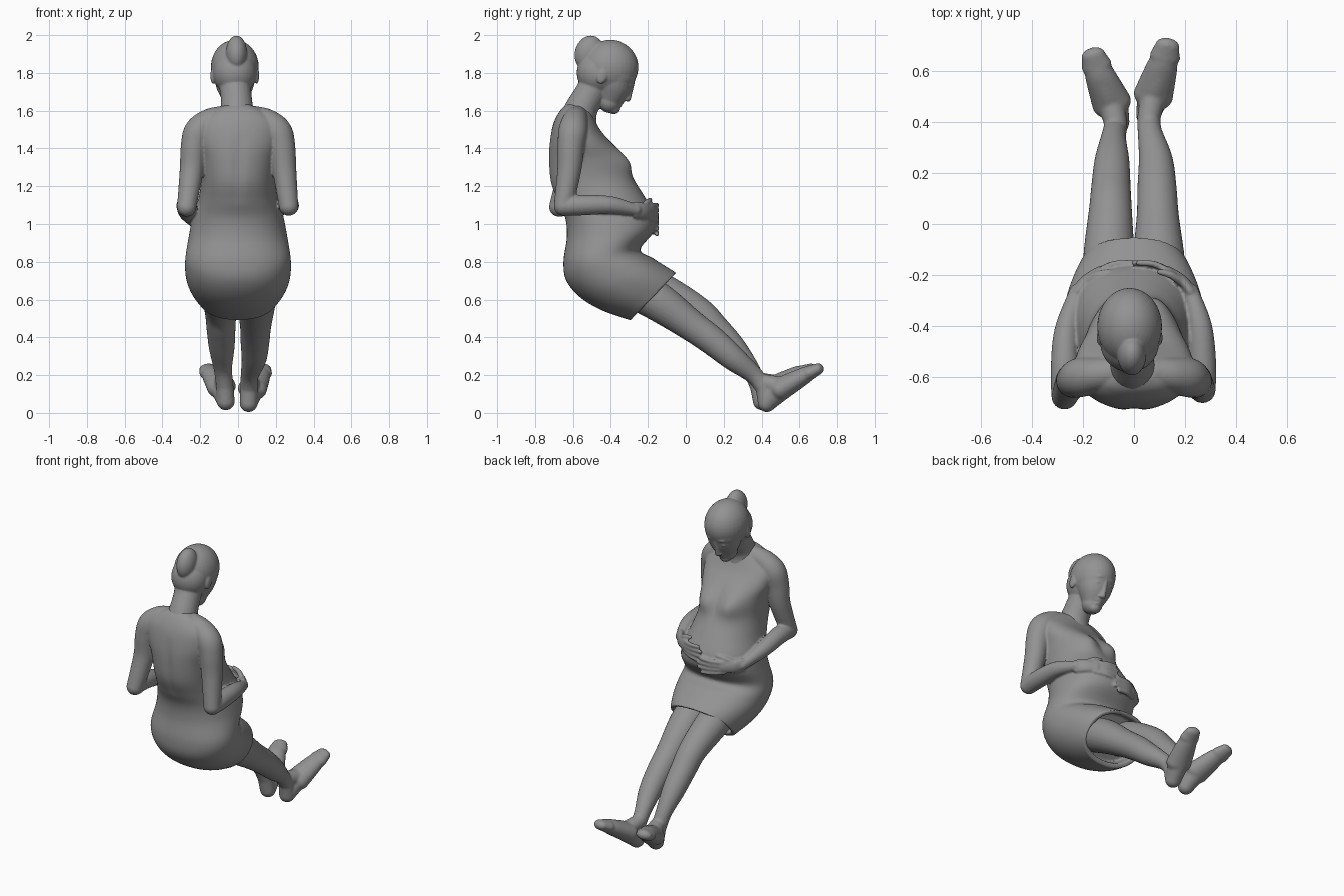
import bpy, bmesh, math
from mathutils import Vector, Matrix

if "Cube" in bpy.data.objects:
    bpy.data.objects.remove(bpy.data.objects["Cube"])

grey = bpy.data.materials.new("dark_grey")
grey.diffuse_color = (.29, .29, .29, 1)
grey.use_nodes = True
grey.node_tree.nodes["Principled BSDF"].inputs["Base Color"].default_value = grey.diffuse_color


def spline(rows, steps):
    """Catmull-Rom interpolation through rows of numbers."""
    out = []
    n = len(rows)
    for i in range(n - 1):
        a, b, c, d = (rows[max(0, i - 1)], rows[i], rows[i + 1], rows[min(n - 1, i + 2)])
        for s in range(steps):
            t = s / steps
            out.append([0.5 * (2 * q + (r - p) * t + (2 * p - 5 * q + 4 * r - e) * t * t
                        + (3 * q - p - 3 * r + e) * t ** 3) for p, q, r, e in zip(a, b, c, d)])
    out.append(list(rows[-1]))
    return out


def skin(bm, rings):
    """Bridge equal rings of points and close both ends."""
    vs = [[bm.verts.new(p) for p in ring] for ring in rings]
    n = len(vs[0])
    faces = []
    for a, b in zip(vs, vs[1:]):
        for i in range(n):
            j = (i + 1) % n
            faces.append(bm.faces.new((a[i], a[j], b[j], b[i])))
    faces += [bm.faces.new(vs[0][::-1]), bm.faces.new(vs[-1])]
    bmesh.ops.recalc_face_normals(bm, faces=faces)


def ball(bm, loc, radii, rot=Matrix()):
    m = Matrix.Translation(loc) @ rot @ Matrix.Diagonal((*radii, 1))
    bmesh.ops.create_uvsphere(bm, u_segments=32, v_segments=20, radius=1, matrix=m)


def tube(bm, pts, ref=(1, 0, 0), wide=1.0, steps=6):
    """Tapered round-ended limb through (x, y, z, radius) points."""
    rows = spline(pts, steps)
    ctr = [Vector(r[:3]) for r in rows]
    rings = []
    for i, r in enumerate(rows):
        t = (ctr[min(i + 1, len(ctr) - 1)] - ctr[max(i - 1, 0)]).normalized()
        u = Vector(ref)
        u = (u - u.dot(t) * t).normalized()
        v = t.cross(u)
        rings.append([ctr[i] + r[3] * (u * wide * math.cos(a) + v * math.sin(a))
                      for a in (k * math.tau / 24 for k in range(24))])
        if i in (0, len(rows) - 1):
            rot = Matrix((u, v, t)).transposed().to_4x4()
            ball(bm, ctr[i], (r[3] * wide, r[3], r[3]), rot)
    skin(bm, rings)


def finish(name, bm, voxel, smooth):
    """Fuse the overlapping pieces into one soft surface."""
    me = bpy.data.meshes.new(name)
    bm.to_mesh(me)
    bm.free()
    me.materials.append(grey)
    ob = bpy.data.objects.new(name, me)
    bpy.context.collection.objects.link(ob)
    r = ob.modifiers.new("fuse", 'REMESH')
    r.mode, r.voxel_size, r.use_smooth_shade = 'VOXEL', voxel, True
    s = ob.modifiers.new("soften", 'SMOOTH')
    s.factor, s.iterations = 0.5, smooth


# Torso and skirt: back y, back z, front y, front z, half width, from neck to hem
sections = [
    (-.62, 1.64, -.50, 1.59, .08), (-.66, 1.61, -.485, 1.55, .155),
    (-.70, 1.54, -.45, 1.49, .225), (-.723, 1.44, -.39, 1.42, .23),
    (-.73, 1.34, -.335, 1.34, .205), (-.72, 1.22, -.285, 1.25, .195),
    (-.68, 1.12, -.22, 1.15, .21), (-.64, 1.03, -.165, 1.05, .24),
    (-.632, .93, -.165, .965, .258), (-.65, .80, -.24, .865, .277),
    (-.635, .70, -.175, .82, .28), (-.56, .61, -.12, .785, .27),
    (-.44, .54, -.08, .76, .245), (-.29, .49, -.05, .74, .21)]
rows = spline(sections, 5)
rows += [(-.275, .515, -.07, .725, .185), (-.35, .56, -.12, .75, .19)]  # hollow under the hem
bm = bmesh.new()
rings = []
for by, bz, fy, fz, w in rows:
    mid, half = Vector((0, (by + fy) / 2, (bz + fz) / 2)), Vector((0, (fy - by) / 2, (fz - bz) / 2))
    ring = []
    for k in range(96):
        c, s = math.cos(k * math.tau / 96), math.sin(k * math.tau / 96)
        e = 2 / 2.2
        p = mid + half * math.copysign(abs(s) ** e, s)
        p.x = w * math.copysign(abs(c) ** e, c)
        if s > 0:  # bust
            d = (abs(p.x) - .095) ** 2 + (p.z - 1.33) ** 2
            p.y += .045 * math.exp(-d / .0055)
        elif 1.1 < p.z < 1.5:  # spine hollow
            p.y += .010 * math.exp(-(p.x / .03) ** 2) * math.sin((p.z - 1.1) / .4 * math.pi)
        ring.append(p)
    rings.append(ring)
skin(bm, rings)


def belly(s, deg, z, out=0):
    a = math.radians(deg)
    return (s * (.25 + out) * math.sin(a), -.405 + (.252 + out) * math.cos(a), z)


# Arms with hands resting on the belly: side, elbow, forearm middle, hand height
Z = (0, 0, 1)
for s, elbow, fore, hz, tip in (
        (1, (.268, -.65, 1.095), (.258, -.40, 1.10), 1.07, 2),
        (-1, (-.272, -.675, 1.09), (-.265, -.42, 1.06), 1.00, -2)):
    tube(bm, [(s * .08, -.58, 1.568, .058), (s * .15, -.59, 1.543, .068),
              (s * .208, -.60, 1.49, .077), (s * .232, -.61, 1.41, .071),
              (s * .246, -.62, 1.28, .063), (*elbow, .051)], ref=(0, 1, 0))
    wrist = belly(s, 58, hz + .005, .012)
    tube(bm, [(*elbow, .051), (elbow[0], elbow[1] + .10, elbow[2] + .005, .054),
              (*fore, .047), (*wrist, .031)], ref=Z)
    tube(bm, [(*wrist, .023), (*belly(s, 46, hz, .012), .022),
              (*belly(s, 31, hz - .005, .008), .018)], ref=Z, wide=1.9)
    for k in range(4):  # fingers
        z = hz + .026 - .021 * k
        reach = (2, -2, -1, 4)[k] + tip
        fan = .006 - .008 * k
        tube(bm, [(*belly(s, 34, z, .008), .014), (*belly(s, 18, z + fan * .5, .008), .013),
                  (*belly(s, reach, z + fan, .001), .011)], ref=Z)
    tube(bm, [(*belly(s, 48, hz + .02, .01), .018), (*belly(s, 36, hz + .048, .0), .015),
              (*belly(s, 25, hz + .058, -.012), .012)], ref=Z)  # thumb
finish("body_and_dress", bm, .0065, 4)

# Head with neck, bun and face
bm = bmesh.new()
hx = -.017
tube(bm, [(-.005, -.58, 1.53, .105), (-.006, -.555, 1.61, .087), (-.01, -.515, 1.68, .082),
          (hx, -.48, 1.74, .085)])
ball(bm, (hx, -.402, 1.83), (.127, .152, .145))
ball(bm, (hx, -.465, 1.80), (.115, .115, .12))  # back of the skull
tube(bm, [(hx, -.375, 1.80, .115), (hx, -.386, 1.72, .097), (hx, -.405, 1.65, .062)])
ball(bm, (hx, -.385, 1.612), (.038, .034, .030))
ball(bm, (-.008, -.515, 1.905), (.056, .075, .094), Matrix.Rotation(-.3, 4, 'X'))
tube(bm, [(hx, -.280, 1.745, .011), (hx, -.294, 1.70, .013), (hx, -.306, 1.664, .017)])
ball(bm, (hx, -.340, 1.643), (.028, .014, .008))
ball(bm, (hx, -.350, 1.627), (.024, .014, .008))
for s in (-1, 1):
    ball(bm, (hx + s * .116, -.445, 1.785), (.013, .028, .045), Matrix.Rotation(-.3, 4, 'X'))
    ball(bm, (hx + s * .042, -.297, 1.735), (.020, .012, .009))
    ball(bm, (hx + s * .042, -.280, 1.768), (.026, .012, .008), Matrix.Rotation(-s * .3, 4, 'Z'))
    ball(bm, (hx + s * .015, -.317, 1.66), (.011, .012, .009))
finish("head", bm, .006, 4)

# Legs and feet, heels down and toes raised outward
legs = {
    "right_leg": ([(.10, -.32, .68, .105), (.097, -.15, .59, .103), (.093, .03, .462, .083),
                   (.09, .14, .382, .077), (.085, .25, .29, .067), (.062, .36, .20, .048),
                   (.058, .415, .13, .046)],
                  [(.056, .428, .052, .048), (.076, .505, .127, .060), (.108, .61, .188, .048),
                   (.121, .655, .212, .039), (.131, .698, .232, .031)]),
    "left_leg": ([(-.10, -.30, .71, .105), (-.098, -.12, .635, .100), (-.092, .06, .535, .084),
                  (-.09, .15, .45, .077), (-.086, .25, .345, .068), (-.08, .34, .235, .049),
                  (-.07, .385, .14, .046)],
                 [(-.065, .402, .062, .048), (-.088, .475, .137, .060), (-.13, .575, .196, .047),
                  (-.146, .62, .214, .039), (-.160, .660, .231, .031)])}
for name, (leg, foot) in legs.items():
    bm = bmesh.new()
    tube(bm, leg)
    tube(bm, foot[:3])
    tube(bm, foot[1:4], wide=1.3)
    tube(bm, foot[3:], wide=1.55)
    x, y, z, r = leg[-1]
    tube(bm, [(x, y, z + .03, .045), (*foot[1][:2], foot[1][2] + .012, .052)])  # instep
    tube(bm, [(x, y, z, .046), foot[0]], ref=(0, 1, 0))  # heel
    finish(name, bm, .0075, 6)
